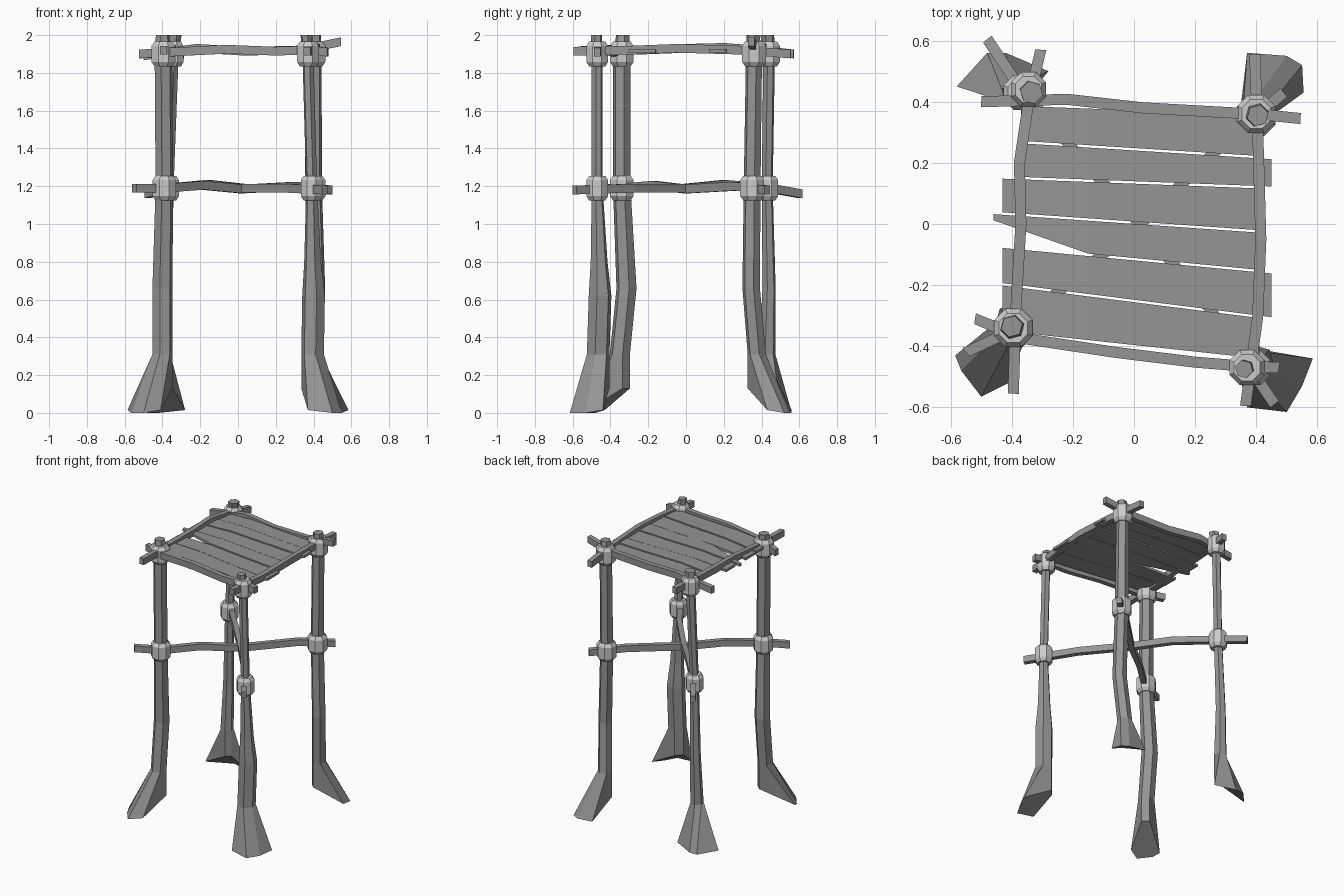
import bpy
import math
from mathutils import Vector

if "Cube" in bpy.data.objects:
    bpy.data.objects.remove(bpy.data.objects["Cube"])


def material(name, grey):
    m = bpy.data.materials.new(name)
    m.diffuse_color = (grey, grey, grey, 1)
    m.use_nodes = True
    m.node_tree.nodes["Principled BSDF"].inputs["Base Color"].default_value = m.diffuse_color
    return m


WOOD = material("wood", 0.3)
ROPE = material("rope", 0.7)


def loft(name, rings, mat):
    """Skin a list of equal-length rings and cap both ends."""
    n = len(rings[0])
    verts = [v for r in rings for v in r]
    faces = [tuple(reversed(range(n))), tuple(range(len(verts) - n, len(verts)))]
    for k in range(len(rings) - 1):
        for i in range(n):
            j = (i + 1) % n
            faces.append((k * n + i, k * n + j, (k + 1) * n + j, (k + 1) * n + i))
    mesh = bpy.data.meshes.new(name)
    mesh.from_pydata(verts, [], faces)
    mesh.materials.append(mat)
    ob = bpy.data.objects.new(name, mesh)
    bpy.context.collection.objects.link(ob)
    return ob


def ring(x, y, z, r, start, n=6):
    """Horizontal polygon ring."""
    return [(x + r * math.cos(start + i * math.tau / n),
             y + r * math.sin(start + i * math.tau / n), z) for i in range(n)]


def beam(name, pts, w=0.036, h=0.046):
    """Rough square bar along a polyline."""
    d = Vector(pts[-1]) - Vector(pts[0])
    side = Vector((-d.y, d.x, 0)).normalized() * w / 2
    up = Vector((0, 0, h / 2))
    loft(name, [[Vector(p) + s * side + u * up
                 for s, u in ((1, -1), (1, 1), (-1, 1), (-1, -1))] for p in pts], WOOD)


def lashing(name, x, y, z, r, turn):
    """Chunky bevelled binding around a joint."""
    prof = ((-0.065, 0.75), (-0.042, 1), (0.042, 1), (0.065, 0.75))
    loft(name, [ring(x, y, z + dz, r * k, turn, 8) for dz, k in prof], ROPE)


# Legs: outward angle, (x, y, z, radius) from knee to top, toe outline
legs = {
    "front_left": (225,
        [(-.40, -.35, .31, .055), (-.40, -.315, .66, .055),
         (-.39, -.34, 1.19, .048), (-.395, -.34, 1.9, .048), (-.40, -.335, 2.0, .036)],
        [(-.585, -.43), (-.565, -.48), (-.50, -.565), (-.41, -.52)]),
    "front_right": (315,
        [(.395, -.465, .31, .062), (.40, -.455, .62, .062), (.395, -.46, .80, .046),
         (.39, -.47, 1.19, .030), (.37, -.47, 1.9, .030), (.36, -.475, 2.0, .030)],
        [(.37, -.60), (.50, -.615), (.55, -.53), (.585, -.44)]),
    "back_right": (45,
        [(.395, .375, .31, .050), (.415, .345, .66, .048),
         (.40, .35, 1.19, .046), (.40, .36, 1.9, .044), (.405, .355, 2.0, .036)],
        [(.555, .43), (.55, .52), (.50, .55), (.37, .56)]),
    "back_left": (135,
        [(-.39, .43, .31, .045), (-.385, .44, .66, .036),
         (-.37, .43, 1.19, .030), (-.345, .44, 1.9, .032), (-.335, .43, 2.0, .038)],
        [(-.28, .50), (-.42, .56), (-.48, .56), (-.58, .45)]),
}
for name, (deg, path, toes) in legs.items():
    a = math.radians(deg - 150)
    # splayed foot: high heel behind the leg, toes flat on the ground
    x, y, z, r = path[0]
    heel = ring(x, y, .13, r, a)
    foot = [heel[0]] + [(tx, ty, 0.0 if i in (1, 2) else .015)
                        for i, (tx, ty) in enumerate(toes)] + [heel[5]]
    loft(name + "_leg", [foot] + [ring(*p, a) for p in path], WOOD)
    # middle and top bindings
    for label, p in (("middle", path[-3]), ("top", path[-2])):
        lashing(f"{name}_{label}_lashing", p[0], p[1], p[2],
                .068 if p[3] > .04 else .062, math.radians(deg + 22.5))

# Diagonal cross bars
beam("cross_bar_a", [(-.48, .605, 1.16), (-.37, .44, 1.19), (-.16, .20, 1.21),
                     (.02, 0, 1.19), (.25, -.28, 1.19), (.46, -.59, 1.18)])
beam("cross_bar_b", [(-.55, -.42, 1.19), (-.38, -.34, 1.19), (-.19, -.17, 1.205),
                     (.02, 0, 1.185), (.30, .27, 1.20), (.49, .43, 1.18)])

# Top frame
beam("front_rail", [(-.52, -.31, 1.90), (-.36, -.375, 1.91), (-.06, -.42, 1.925),
                    (.20, -.452, 1.915), (.36, -.465, 1.92), (.475, -.47, 1.91)])
beam("back_rail", [(-.50, .40, 1.89), (-.22, .408, 1.93), (.03, .38, 1.915),
                   (.30, .365, 1.92), (.40, .36, 1.935), (.545, .345, 1.965)])
beam("left_rail", [(-.305, .57, 1.90), (-.345, .40, 1.92), (-.375, .20, 1.935),
                   (-.37, 0, 1.93), (-.385, -.25, 1.92), (-.395, -.555, 1.92)])
beam("right_rail", [(.395, .555, 1.90), (.405, .30, 1.92), (.415, -.05, 1.93),
                    (.405, -.30, 1.92), (.365, -.595, 1.915)])

# Deck planks between the rails: gap lines on each side, then plank ends
left = [.39, .268, .15, .03, -.08, -.205, -.36]
right = [.36, .218, .12, -.025, -.155, -.305, -.445]
ends = [(-.37, .42), (-.36, .45), (-.43, .42), (-.46, .42), (-.43, .45), (-.43, .41)]
for i, (x0, x1) in enumerate(ends):
    def edge(x, k, shift):
        t = (x + .37) / .79
        return left[k] + (right[k] - left[k]) * t + shift
    rows = []
    for x, lift in ((x0, 0), (-.15, .012), (.15, .004), (x1, 0)):
        z = 1.905 + lift + .004 * (i % 2)
        hi, lo = edge(x, i, -.004), edge(x, i + 1, .004)
        if i == 3 and x == x0:  # pointed plank end
            lo = hi - .02
        rows.append([(x, hi, z), (x, hi, z + .018), (x, lo, z + .018), (x, lo, z)])
    loft(f"deck_plank_{i + 1}", rows, WOOD)
